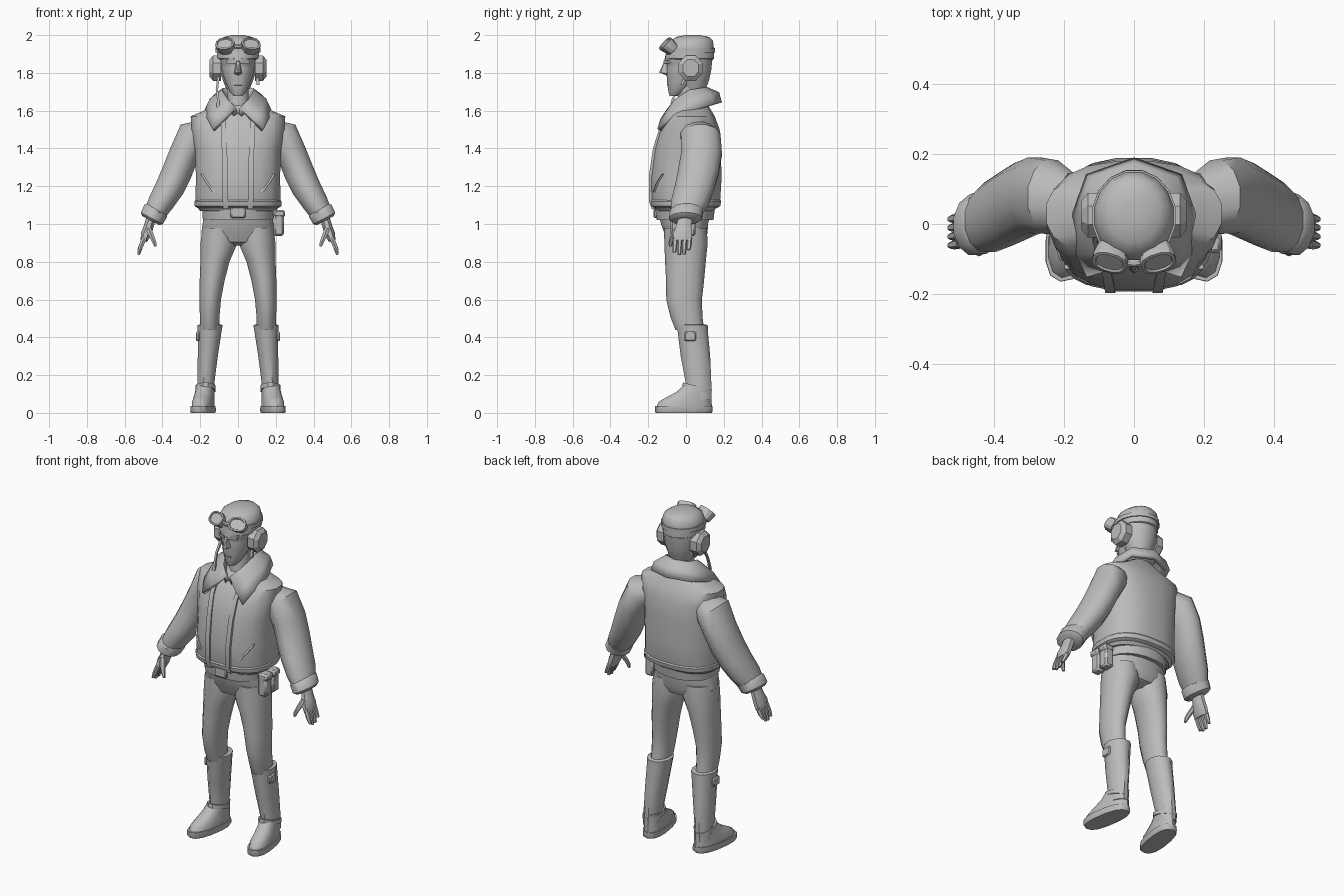
import bpy, bmesh, math
from mathutils import Vector, Matrix

grey = bpy.data.materials.new("plain grey")
grey.diffuse_color = (0.5, 0.5, 0.5, 1)


def finish(name, bm, mirror=False, angle=40, solid=0, bevel=0):
    bmesh.ops.recalc_face_normals(bm, faces=bm.faces[:])
    me = bpy.data.meshes.new(name)
    bm.to_mesh(me)
    bm.free()
    ob = bpy.data.objects.new(name, me)
    bpy.context.collection.objects.link(ob)
    me.materials.append(grey)
    if mirror:
        ob.modifiers.new("mirror", 'MIRROR')
    if solid:
        m = ob.modifiers.new("thickness", 'SOLIDIFY')
        m.thickness = solid
        m.offset = 0
    if bevel:
        m = ob.modifiers.new("bevel", 'BEVEL')
        m.width = bevel
    bpy.ops.object.select_all(action='DESELECT')
    bpy.context.view_layer.objects.active = ob
    ob.select_set(True)
    bpy.ops.object.shade_smooth_by_angle(angle=math.radians(angle))
    return ob


def loft(name, stations, n=16, rx=0, rz=0, power=2, mirror=False, angle=40):
    """Skin through rings: (x, y, z, half width, half depth, optional roll about y)."""
    bm = bmesh.new()
    rings = []
    e, k = 2 / power, 1 / math.cos(math.pi / n)
    for s in stations:
        x, y, z, a, b = s[:5]
        ry = s[5] if len(s) > 5 else 0
        rot = (Matrix.Rotation(math.radians(rz), 3, 'Z') @ Matrix.Rotation(math.radians(rx), 3, 'X')
               @ Matrix.Rotation(math.radians(ry), 3, 'Y'))
        ring = []
        for i in range(n):
            t = 2 * math.pi * (i + 0.5) / n
            c, d = math.cos(t), math.sin(t)
            p = Vector((a * k * math.copysign(abs(c) ** e, c), b * k * math.copysign(abs(d) ** e, d), 0))
            ring.append(bm.verts.new(Vector((x, y, z)) + rot @ p))
        rings.append(ring)
    for r, q in zip(rings, rings[1:]):
        for i in range(n):
            bm.faces.new((r[i], r[(i + 1) % n], q[(i + 1) % n], q[i]))
    bm.faces.new(rings[0])
    bm.faces.new(rings[-1])
    return finish(name, bm, mirror, angle)


def hull(name, pts, mirror=False):
    bm = bmesh.new()
    for p in pts:
        bm.verts.new(p)
    bmesh.ops.convex_hull(bm, input=bm.verts[:])
    return finish(name, bm, mirror, 25)


def box(name, loc, size, mirror=False, bevel=0.006):
    bm = bmesh.new()
    bmesh.ops.create_cube(bm, size=1, matrix=Matrix.Translation(loc) @ Matrix.Diagonal((*size, 1)))
    return finish(name, bm, mirror, 30, bevel=bevel)


# jacket body
loft("jacket", [(0, -.005, 1.07, .20, .15), (0, -.002, 1.095, .222, .175), (0, -.003, 1.13, .225, .184),
                (0, 0, 1.25, .222, .188), (0, .008, 1.4, .228, .175), (0, .02, 1.5, .245, .158),
                (0, .03, 1.57, .25, .122), (0, .035, 1.615, .145, .09), (0, .04, 1.66, .07, .06)],
     n=20, power=2.5)
loft("jacket_waistband", [(0, -.003, 1.085, .215, .168), (0, -.003, 1.095, .229, .184),
                          (0, -.003, 1.12, .230, .189), (0, -.003, 1.128, .222, .183)], n=20, power=2.5)
loft("front_flap", [(.065, -.172, 1.08, .014, .01), (.067, -.186, 1.12, .014, .01), (.068, -.187, 1.25, .014, .01),
                    (.072, -.165, 1.4, .014, .01), (.078, -.13, 1.51, .013, .01), (.08, -.1, 1.56, .012, .01)],
     n=4, mirror=True)
loft("pocket_welt", [(.128, -.169, 1.17, .006, .006), (.165, -.151, 1.22, .006, .006),
                     (.192, -.122, 1.265, .006, .006)], n=4, mirror=True)

# sleeves and cuffs
loft("sleeve", [(.18, .06, 1.49, .065, .085, -60), (.235, .077, 1.465, .092, .105, -42),
                (.285, .082, 1.37, .08, .108, -27), (.325, .065, 1.27, .08, .108, -25),
                (.362, .045, 1.19, .077, .105, -25), (.41, .02, 1.11, .068, .10, -28),
                (.45, 0, 1.04, .055, .075, -30)], n=12, mirror=True)
loft("cuff", [(.43, .006, 1.08, .06, .078, -28), (.435, .004, 1.07, .068, .088, -28),
              (.457, -.003, 1.03, .066, .086, -28), (.462, -.005, 1.018, .05, .07, -28)], n=12, mirror=True)

# hands
loft("palm", [(.46, -.005, 1.03, .026, .036, -25), (.475, -.012, .98, .026, .042, -20),
              (.488, -.018, .945, .027, .05, -20), (.499, -.018, .91, .018, .049, -20)], n=8, mirror=True)
for i, tip in enumerate((.85, .837, .84, .862)):
    y = -.056 + .025 * i
    loft("finger_%d" % (i + 1), [(.496, y, .925, .013, .0125, -20), (.513, y - .003, .885, .012, .012, -20),
                                 (.526, y - .005, tip, .007, .008, -10)], n=6, mirror=True)
loft("thumb", [(.474, -.04, .98, .015, .018), (.457, -.068, .935, .014, .015),
               (.444, -.08, .905, .011, .011), (.437, -.082, .88, .006, .007)], n=6, mirror=True)

# fleece collar: inner, crest and outer edge from back to front tip
bm = bmesh.new()
rows = [[(0, .085, 1.65), (0, .115, 1.712), (0, .165, 1.69), (0, .178, 1.64)],
        [(.055, .065, 1.65), (.078, .085, 1.708), (.115, .125, 1.68), (.128, .135, 1.63)],
        [(.07, .02, 1.64), (.088, .02, 1.698), (.14, .025, 1.655), (.165, .03, 1.6)],
        [(.05, -.05, 1.605), (.06, -.055, 1.65), (.12, -.075, 1.6), (.158, -.08, 1.555)],
        [(.01, -.085, 1.57), (.018, -.095, 1.605), (.075, -.125, 1.55), (.13, -.142, 1.497)]]
grid = [[bm.verts.new(p) for p in r] for r in rows]
for r, q in zip(grid, grid[1:]):
    for i in range(3):
        bm.faces.new((r[i], r[i + 1], q[i + 1], q[i]))
finish("collar", bm, mirror=True, angle=50, solid=.026)

# belt, buckle and side pouch
loft("belt", [(0, -.005, 1.022, .186, .15), (0, -.005, 1.082, .19, .158)], n=20, power=2.2)
box("belt_buckle", (0, -.162, 1.062), (.078, .02, .06))
for i, y in enumerate((-.05, .02)):
    box("pouch_%d" % (i + 1), (.215, y, 1.0), (.055, .062, .125), bevel=.01)
    box("pouch_flap_%d" % (i + 1), (.218, y, 1.055), (.064, .066, .04), bevel=.01)

# trousers
loft("hips", [(0, -.008, 1.07, .178, .142), (0, -.008, 1.0, .187, .124), (0, 0, .95, .194, .114),
              (0, 0, .905, .15, .095), (0, 0, .885, .06, .05)], n=16, power=2.2)
loft("trouser_leg", [(.1, -.003, .98, .088, .11), (.1, 0, .9, .098, .112), (.122, -.003, .8, .077, .105),
                     (.137, -.005, .7, .066, .098), (.147, -.01, .6, .057, .092),
                     (.15, .002, .51, .052, .083), (.15, .02, .44, .05, .074)], n=14, mirror=True)

# boots
loft("boot_shaft", [(.148, .033, .467, .06, .075), (.148, .033, .465, .067, .082), (.15, .036, .43, .063, .08),
                    (.16, .05, .3, .053, .078), (.17, .066, .16, .045, .068), (.172, .066, .07, .047, .07)],
     n=12, mirror=True)
loft("boot_foot", [(.184, -.01, .03, .055, .145), (.183, -.004, .06, .054, .138), (.18, .018, .085, .05, .115),
                   (.176, .04, .11, .048, .09), (.172, .06, .145, .047, .074)], n=14, rz=9, power=2.3, mirror=True)
loft("boot_sole", [(.185, -.012, 0, .057, .146), (.185, -.012, .008, .061, .151), (.185, -.012, .037, .06, .15)],
     n=14, rz=9, power=2.5, mirror=True)
loft("ankle_strap", [(.172, .058, .118, .053, .08), (.172, .06, .142, .052, .079)],
     n=12, rx=-14, mirror=True)
box("boot_buckle", (.213, .022, .405), (.02, .062, .05), mirror=True)

# neck, face and head
loft("neck", [(0, .02, 1.59, .066, .068), (0, .02, 1.66, .056, .064), (0, .03, 1.75, .056, .065)], n=12)
loft("face", [(0, -.063, 1.677, .022, .022), (0, -.048, 1.695, .04, .043), (0, -.025, 1.74, .062, .072),
              (0, 0, 1.79, .08, .1), (0, .01, 1.825, .088, .113), (0, .012, 1.845, .09, .112),
              (0, .012, 1.862, .096, .124), (0, .015, 1.9, .1, .12)], n=14)
hull("nose", [(0, -.142, 1.803), (.012, -.134, 1.8), (-.012, -.134, 1.8), (.021, -.1, 1.797), (-.021, -.1, 1.797),
              (0, -.1, 1.785), (.009, -.116, 1.86), (-.009, -.116, 1.86), (0, -.09, 1.86)])
hull("brow", [(.01, -.118, 1.85), (.06, -.095, 1.848), (.01, -.119, 1.866), (.062, -.097, 1.868),
              (.01, -.09, 1.855), (.055, -.075, 1.855)], mirror=True)
box("mouth", (0, -.093, 1.738), (.044, .014, .008), bevel=.002)

# flying helmet
loft("helmet_back", [(0, .045, 1.715, .062, .06), (0, .045, 1.76, .08, .077), (0, .043, 1.81, .096, .09),
                     (0, .033, 1.885, .106, .108)], n=16)
loft("helmet_cap", [(0, .02, 1.872, .104, .123), (0, .02, 1.876, .11, .129), (0, .022, 1.93, .114, .126),
                    (0, .03, 1.97, .102, .112), (0, .035, 1.99, .075, .088), (0, .035, 2.0, .03, .04)], n=16)
loft("goggle_strap", [(0, .022, 1.908, .119, .132), (0, .022, 1.932, .119, .131)], n=16)
loft("ear_cup", [(.09, .025, 1.825, .067, .064, 90), (.132, .025, 1.825, .067, .064, 90),
                 (.15, .025, 1.825, .045, .042, 90)], n=8, mirror=True, angle=20)
loft("chin_strap", [(-.103, -.01, 1.78, .007, .009), (-.112, -.045, 1.71, .006, .006),
                    (-.105, -.07, 1.66, .006, .006), (-.105, -.08, 1.62, .009, .006)], n=4)
loft("short_strap", [(.103, -.005, 1.78, .008, .008), (.106, -.022, 1.735, .008, .007)], n=4)

# raised goggles
loft("goggle_cup", [(.062, -.07, 1.922, .042, .033), (.068, -.1, 1.947, .05, .04), (.07, -.112, 1.957, .05, .04),
                    (.07, -.113, 1.958, .041, .032), (.07, -.109, 1.954, .038, .029)],
     n=12, rx=48, rz=16, power=2.4, mirror=True, angle=30)
box("goggle_bridge", (0, -.112, 1.94), (.05, .02, .022))
